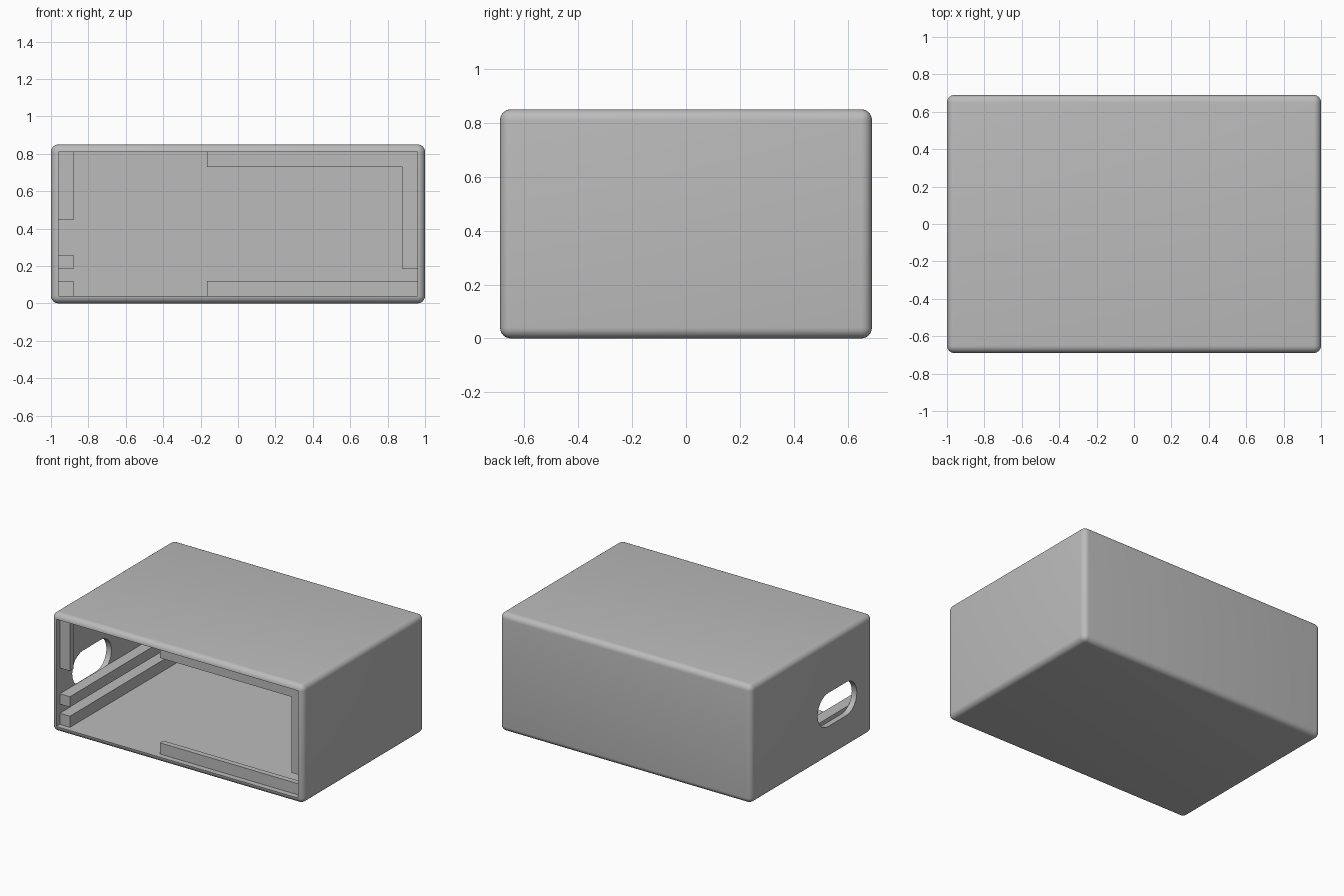
import bpy, bmesh, math
from mathutils import Matrix, Vector

if "Cube" in bpy.data.objects:
    bpy.data.objects.remove(bpy.data.objects["Cube"], do_unlink=True)

W, D, H = 2.0, 1.38, 0.85   # outer size
T = 0.04                    # wall thickness and edge radius
IX, FY, BY = W / 2 - T, -D / 2 + T, D / 2 - T
LO, HI = T, H - T

grey = bpy.data.materials.new("plain_grey")
grey.use_nodes = True
grey.diffuse_color = (0.5, 0.5, 0.5, 1)
grey.node_tree.nodes["Principled BSDF"].inputs["Base Color"].default_value = grey.diffuse_color


def finish(name, bm):
    mesh = bpy.data.meshes.new(name)
    bmesh.ops.recalc_face_normals(bm, faces=bm.faces)
    bm.to_mesh(mesh)
    bm.free()
    mesh.materials.append(grey)
    obj = bpy.data.objects.new(name, mesh)
    bpy.context.collection.objects.link(obj)
    return obj


def box(name, x, y, z, radius=0):
    """Box from (low, high) pairs, optionally with rounded edges."""
    bm = bmesh.new()
    lo, hi = (Vector(p) for p in zip(x, y, z))
    bmesh.ops.create_cube(bm, size=1, matrix=Matrix.Translation((lo + hi) / 2)
                          @ Matrix.Diagonal((hi - lo).to_4d()))
    if radius:
        bmesh.ops.bevel(bm, geom=bm.edges[:], offset=radius, segments=6,
                        profile=0.5, affect='EDGES')
    return finish(name, bm)


def slot(name, y, z, r, x, steps=16):
    """Round-ended prism running along x."""
    bm = bmesh.new()
    verts = []
    for cy, start in ((y[1] - r, -math.pi / 2), (y[0] + r, math.pi / 2)):
        for i in range(steps + 1):
            a = start + math.pi * i / steps
            verts.append(bm.verts.new((x[0], cy + r * math.cos(a), z + r * math.sin(a))))
    cap = bm.faces.new(verts)
    out = bmesh.ops.extrude_face_region(bm, geom=[cap])
    moved = [v for v in out["geom"] if isinstance(v, bmesh.types.BMVert)]
    bmesh.ops.translate(bm, verts=moved, vec=(x[1] - x[0], 0, 0))
    return finish(name, bm)


def cut(target, cutter):
    mod = target.modifiers.new(cutter.name, 'BOOLEAN')
    mod.operation = 'DIFFERENCE'
    mod.solver = 'EXACT'
    mod.object = cutter
    bpy.context.view_layer.objects.active = target
    bpy.ops.object.modifier_apply(modifier=mod.name)
    bpy.data.objects.remove(cutter, do_unlink=True)


# Rounded shell, open at the front, with a cable slot in one side
shell = box("case_shell", (-W / 2, W / 2), (-D / 2, D / 2), (0, H), T)
cut(shell, box("cavity_cutter", (-IX, IX), (-1, BY), (LO, HI)))
cut(shell, slot("slot_cutter", (-0.51, -0.065), 0.35, 0.12, (-1.1, -0.92)))
bpy.ops.object.select_all(action='DESELECT')
shell.select_set(True)
bpy.context.view_layer.objects.active = shell
bpy.ops.object.shade_smooth_by_angle(angle=math.radians(35))

# Long guide rails along the slotted side
for name, z in (("lower_rail", (LO, 0.12)), ("upper_rail", (0.185, 0.26))):
    box(name, (-IX, -0.88), (FY, BY), z)

# Short lips behind the open front
lip = (FY, FY + T)
box("side_stop", (-IX, -0.88), lip, (0.445, HI))
box("top_lip", (-0.165, IX), lip, (0.73, HI))
box("side_lip", (0.88, IX), lip, (0.185, 0.73))
box("bottom_lip", (-0.165, IX), lip, (LO, 0.12))
